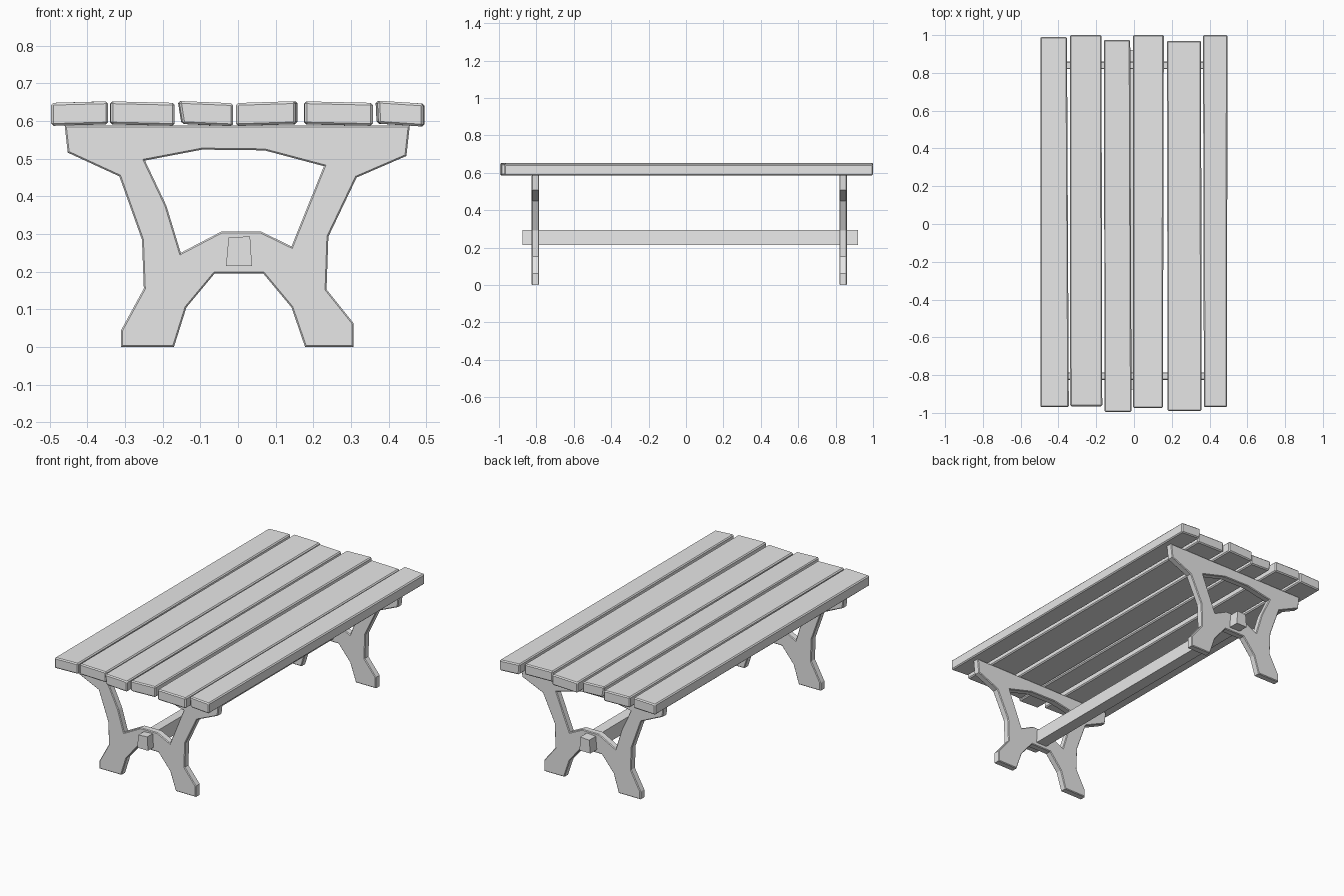
import bpy
import bmesh
from mathutils import Vector

cube = bpy.data.objects.get("Cube")
if cube:
    bpy.data.objects.remove(cube, do_unlink=True)

# Single plain material
wood = bpy.data.materials.new("plain_grey")
wood.use_nodes = True
grey = (0.8, 0.8, 0.8, 1)
wood.diffuse_color = grey
wood.node_tree.nodes["Principled BSDF"].inputs["Base Color"].default_value = grey


def add_object(name, bm):
    bmesh.ops.recalc_face_normals(bm, faces=bm.faces[:])
    mesh = bpy.data.meshes.new(name)
    bm.to_mesh(mesh)
    bm.free()
    mesh.materials.append(wood)
    obj = bpy.data.objects.new(name, mesh)
    bpy.context.collection.objects.link(obj)
    return obj


def add_beam(name, front, back, y_front, y_back, bevel):
    """Beam lofted between two four-cornered (x, z) end sections."""
    bm = bmesh.new()
    near = [bm.verts.new((x, y_front, z)) for x, z in front]
    far = [bm.verts.new((x, y_back, z)) for x, z in back]
    bm.faces.new(near)
    bm.faces.new(far[::-1])
    for i in range(4):
        j = (i + 1) % 4
        bm.faces.new((near[i], far[i], far[j], near[j]))
    obj = add_object(name, bm)
    if bevel:
        mod = obj.modifiers.new("worn_edges", "BEVEL")
        mod.width = bevel
        mod.segments = 1
    return obj


def add_loop(bm, points, y):
    verts = [bm.verts.new((x, y, z)) for x, z in points]
    return [bm.edges.new((v, verts[i - 1])) for i, v in enumerate(verts)]


def add_trestle(name, y, thickness, chamfer):
    """Cut-out end frame with chamfered rims."""
    bm = bmesh.new()
    edges = add_loop(bm, outline, y) + add_loop(bm, opening, y)
    bmesh.ops.triangle_fill(bm, edges=edges, use_beauty=True,
                            normal=Vector((0, -1, 0)))
    ext = bmesh.ops.extrude_face_region(bm, geom=bm.faces[:], use_keep_orig=True)
    moved = [g for g in ext["geom"] if isinstance(g, bmesh.types.BMVert)]
    bmesh.ops.translate(bm, verts=moved, vec=(0, thickness - 2 * chamfer, 0))
    bmesh.ops.translate(bm, verts=bm.verts[:], vec=(0, chamfer, 0))
    bmesh.ops.recalc_face_normals(bm, faces=bm.faces[:])
    for side in (-1, 1):
        cap = [f for f in bm.faces if f.normal.y * side > 0.9]
        bmesh.ops.inset_region(bm, faces=cap, thickness=chamfer, depth=chamfer,
                               use_even_offset=True, use_boundary=True)
    bmesh.ops.dissolve_limit(bm, angle_limit=0.01, verts=bm.verts[:],
                             edges=bm.edges[:])
    return add_object(name, bm)


# Trestle profile and its opening
outline = [(-.46, .588), (-.452, .516), (-.315, .453), (-.255, .285),
           (-.25, .155), (-.31, .045), (-.31, 0), (-.17, 0), (-.137, .105),
           (-.062, .195), (.067, .195), (.142, .105), (.178, 0), (.307, 0),
           (.307, .063), (.235, .153), (.24, .293), (.315, .45),
           (.447, .507), (.456, .588)]
opening = [(-.247, .495), (-.095, .524), (.07, .522), (.228, .48),
           (.142, .267), (.062, .306), (-.045, .306), (-.152, .25),
           (-.19, .375)]
add_trestle("front_trestle", -.825, .04, .004)
add_trestle("back_trestle", .82, .04, .004)

# Stretcher running through both trestles
section = [(-.032, .215), (.037, .215), (.032, .294), (-.025, .29)]
add_beam("stretcher", section, section, -.875, .92, 0)

# Tabletop planks: front x range, back x range, y range, sideways tilt, skew
planks = [(-.496, -.345, -.496, -.355, -.97, .99, .004, 0),
          (-.338, -.168, -.34, -.172, -.965, 1, -.004, 0),
          (-.157, -.013, -.16, -.02, -.995, .975, -.006, .01),
          (-.005, .153, -.005, .158, -.975, 1, .005, 0),
          (.177, .358, .175, .355, -.99, .97, -.004, 0),
          (.37, .492, .365, .495, -.97, 1, -.008, .003)]


def plank_section(left, right, tilt, skew):
    low, high, half = .589, .65, tilt / 2
    return [(left + skew, low - half), (right, low + half),
            (right, high + half), (left, high - half)]


for n, (fl, fr, bl, br, y0, y1, tilt, skew) in enumerate(planks, start=1):
    add_beam(f"tabletop_plank_{n}", plank_section(fl, fr, tilt, skew),
             plank_section(bl, br, tilt, skew), y0, y1, .006)
